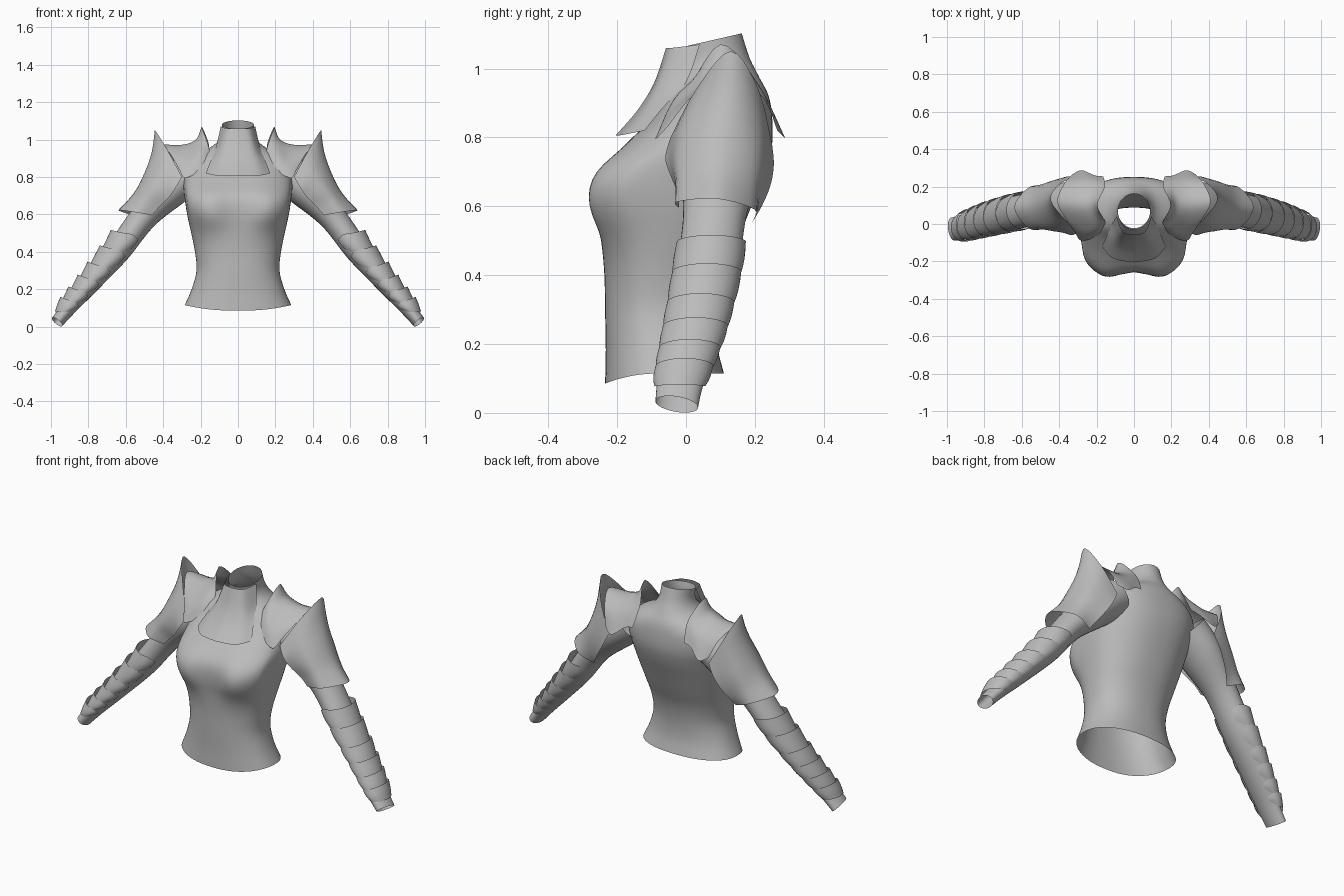
import bpy, math
from mathutils import Vector

if "Cube" in bpy.data.objects:
    bpy.data.objects.remove(bpy.data.objects["Cube"])

metal = bpy.data.materials.new("grey_metal")
metal.diffuse_color = (0.5, 0.5, 0.5, 1)
metal.use_nodes = True
metal.node_tree.nodes["Principled BSDF"].inputs["Base Color"].default_value = metal.diffuse_color


def spline(rows, n):
    """Catmull-Rom through a list of equal-length vectors."""
    out = []
    for i in range(len(rows) - 1):
        p0, p1, p2, p3 = (rows[min(max(i + k, 0), len(rows) - 1)] for k in (-1, 0, 1, 2))
        for s in range(n):
            t = s / n
            out.append([0.5 * (2 * b + (c - a) * t + (2 * a - 5 * b + 4 * c - d) * t * t
                               + (3 * b - a - 3 * c + d) * t ** 3)
                        for a, b, c, d in zip(p0, p1, p2, p3)])
    out.append(list(rows[-1]))
    return out


def sheet(name, grid, closed=False, mirror=True, angle=60):
    """Smooth surface through a grid of points, mirrored to the other side."""
    m = len(grid[0])
    faces = []
    for i in range(len(grid) - 1):
        for j in range(m if closed else m - 1):
            k = (j + 1) % m
            faces.append((i * m + j, i * m + k, (i + 1) * m + k, (i + 1) * m + j))
    me = bpy.data.meshes.new(name)
    me.from_pydata([tuple(p) for r in grid for p in r], [], faces)
    me.materials.append(metal)
    ob = bpy.data.objects.new(name, me)
    bpy.context.collection.objects.link(ob)
    bpy.context.view_layer.objects.active = ob
    ob.select_set(True)
    bpy.ops.object.shade_smooth_by_angle(angle=math.radians(angle))
    ob.select_set(False)
    if mirror:
        mod = ob.modifiers.new("Mirror", 'MIRROR')
        mod.use_clip = True
    return ob


def patch(name, rows, n=5):
    """Sheet from a coarse control grid."""
    fine = [spline(r, n) for r in rows]
    cols = [spline([r[j] for r in fine], n) for j in range(len(fine[0]))]
    return sheet(name, cols)


def bell(v, width):
    return math.exp(-(v / width) ** 2)


# Torso: height, half width, front y, back y
body = spline([
    (.115, .285, -.235, .11), (.20, .248, -.233, .09), (.30, .222, -.235, .09),
    (.40, .23, -.237, .11), (.50, .25, -.245, .15), (.60, .272, -.255, .19),
    (.70, .287, -.245, .23), (.78, .292, -.175, .25), (.86, .28, -.095, .25),
    (.92, .22, -.06, .24), (.97, .13, -.035, .215), (1.02, .092, -.022, .185),
    (1.08, .086, -.03, .162)], 4)
grid = []
for z, w, yf, yb in body:
    ring = []
    for k in range(80):
        a = 2 * math.pi * k / 80
        s, c = math.sin(a), math.cos(a)
        neck = min(max((z - .88) / .1, 0), 1)
        e = .87 + .13 * neck
        if c > 0:  # squarer chest
            e -= .36 * bell(z - .65, .12) * min(1, c * 2.5)
        x = w * math.copysign(abs(s) ** e, s)
        y = (yf + yb) / 2 - (yb - yf) / 2 * math.copysign(abs(c) ** e, c)
        if c > 0:  # bust
            y -= .032 * bell(abs(x) - .15, .09) * bell(z - .62, .11) * min(1, c * 3)
        dz = -.03 * max(c, 0) ** 2 * max(0, 1 - (z - .115) / .2)   # dipped hem
        dz -= .022 * c * max(0, (z - .97) / .11)                   # slanted neck rim
        ring.append((x, y, z + dz))
    grid.append(ring)
sheet("torso", grid, closed=True, mirror=False, angle=80)

# Throat plate
patch("throat_plate", [
    [(0, -.058, 1.06), (.06, -.04, 1.06), (.092, .04, 1.07)],
    [(0, -.092, .96), (.08, -.075, .96), (.118, 0, .96)],
    [(0, -.14, .88), (.098, -.122, .88), (.147, -.068, .885)],
    [(0, -.205, .805), (.11, -.185, .807), (.172, -.12, .82)]])

# Shoulder plate beside the neck, each row runs front to back
patch("shoulder_plate", [
    [(.17, -.07, .84), (.15, 0, .93), (.195, .10, 1.07), (.155, .20, .97), (.165, .255, .86)],
    [(.22, -.078, .82), (.20, -.02, .93), (.225, .10, 1.0), (.21, .215, .94), (.21, .26, .85)],
    [(.285, -.088, .795), (.27, -.03, .89), (.30, .10, .972), (.28, .22, .92), (.28, .287, .80)],
    [(.312, -.05, .835), (.36, .02, .92), (.41, .12, .975), (.37, .22, .92), (.33, .265, .82)]])

# Spiked upper arm plate
patch("upper_arm_plate", [
    [(.30, -.045, .80), (.375, .03, .94), (.445, .13, 1.05), (.40, .21, .94), (.32, .25, .78)],
    [(.335, -.06, .74), (.41, -.005, .85), (.462, .12, .93), (.43, .215, .84), (.35, .255, .72)],
    [(.37, -.045, .69), (.46, -.022, .76), (.505, .10, .81), (.475, .21, .75), (.385, .245, .66)],
    [(.42, -.025, .64), (.515, -.02, .68), (.56, .095, .71), (.52, .20, .66), (.425, .22, .60)],
    [(.46, -.02, .595), (.56, -.025, .613), (.64, .09, .622), (.555, .20, .59), (.455, .19, .55)]])

# Sleeve: centre x, y, z, thickness radius, depth radius
arm = spline([
    (.25, .11, .83, .11, .12), (.36, .10, .735, .10, .125), (.505, .085, .585, .074, .093),
    (.64, .06, .405, .066, .09), (.78, .025, .24, .052, .083), (.90, -.012, .105, .041, .07),
    (.967, -.027, .025, .035, .062)], 8)


def arm_point(u, a, extra=0.0, slide=0.0):
    """Point on the sleeve; angle 0 faces outward, slide moves down the arm."""
    u = min(max(u, 0), len(arm) - 1.001)
    i = int(u)
    x, y, z, r, d = (p + (q - p) * (u - i) for p, q in zip(arm[i], arm[i + 1]))
    t = Vector((arm[i + 1][0] - arm[i][0], 0, arm[i + 1][2] - arm[i][2])).normalized()
    n = Vector((-t.z, 0, t.x))
    return (Vector((x, y, z)) + n * (r + extra) * math.cos(a)
            + Vector((0, -1, 0)) * (d + extra) * math.sin(a) + t * slide)


# the wrist opening is cut slightly on the slant
angles = [2 * math.pi * k / 32 for k in range(32)]
sheet("sleeve", [[arm_point(u, a, 0, -.012 * math.sin(a) * max(0, u - 44) / 4) for a in angles]
                 for u in range(len(arm))], closed=True)

# Overlapping forearm bands, lifted at the elbow end and pointed underneath
rims = [20.0, 23.8, 28.0, 31.4, 34.8, 38.0, 41.2]
for b in range(6):
    grid = []
    for s in range(9):
        t = s / 8
        row = []
        for k in range(33):
            f = k / 16 - 1
            a = f * math.radians(135)
            point = max(0, abs(f) - .7) / .3
            start = rims[b] + point * 1.2
            u = start + (rims[b + 1] + 1.0 - point * 1.5 - start) * t
            lift = .022 * max(math.cos(a), 0) + .002
            extra = (.006 + lift * (1 - t) ** 2 + .006 * math.sin(math.pi * t)) * (1 - .6 * point)
            r = .065 - .004 * b
            row.append(arm_point(u, a, extra, r * .7 * math.cos(a)))
        grid.append(row)
    sheet("forearm_band_%d" % (b + 1), grid)
